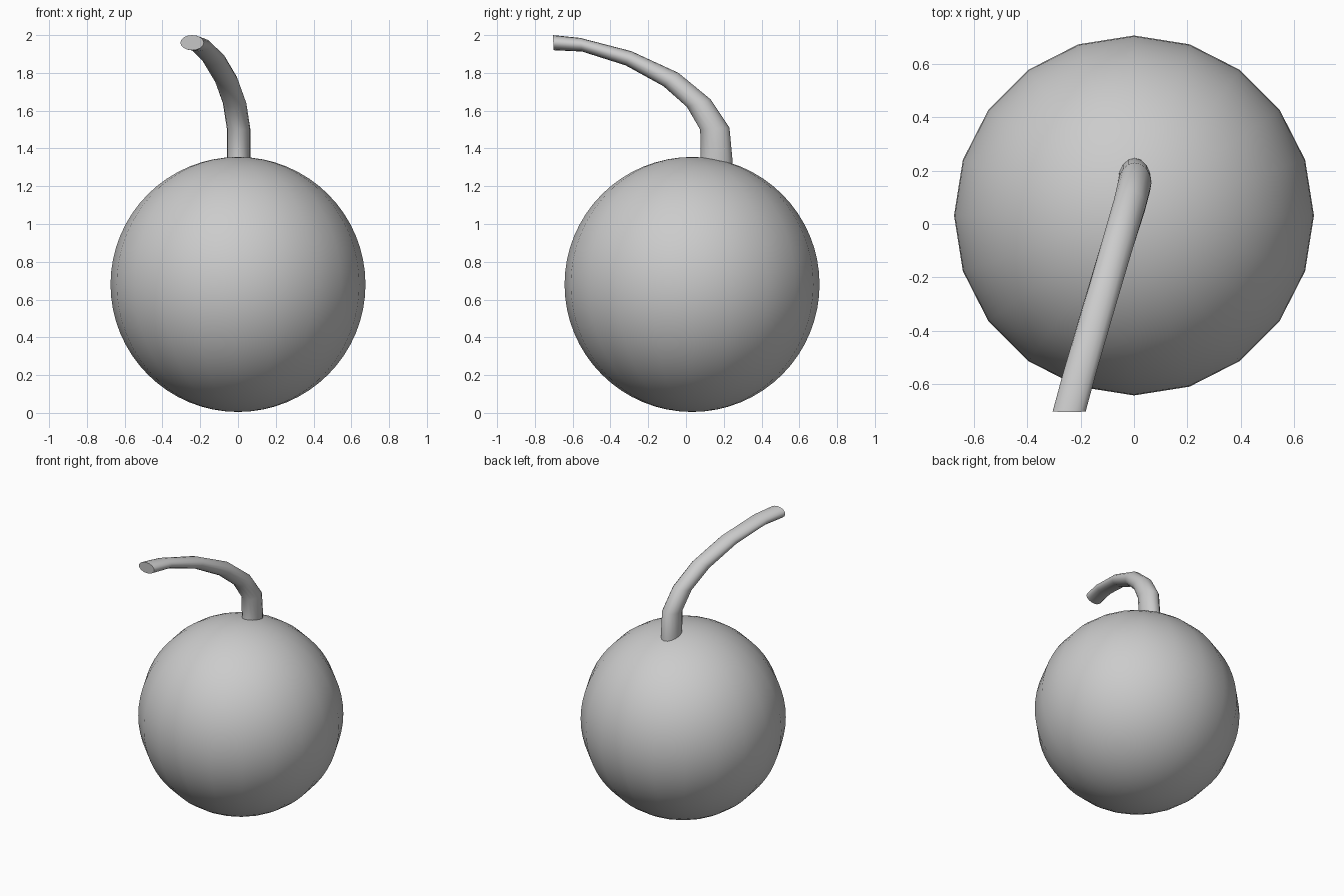
import bpy, bmesh, math
from mathutils import Vector

if "Cube" in bpy.data.objects:
    bpy.data.objects.remove(bpy.data.objects["Cube"])


def smooth(obj, angle):
    bpy.ops.object.select_all(action='DESELECT')
    obj.select_set(True)
    bpy.context.view_layer.objects.active = obj
    bpy.ops.object.shade_smooth_by_angle(angle=math.radians(angle))


# Round body: 20 sided ball
bpy.ops.mesh.primitive_uv_sphere_add(segments=20, ring_count=32, radius=0.675,
                                     location=(0, 0.032, 0.68))
body = bpy.context.object
body.name = "round_body"
smooth(body, 40)

# Curved stem: each station is centre x, then outer and inner edge (y, z)
stations = [
    (0.000, (0.250, 1.27), (0.070, 1.27)),
    (0.003, (0.246, 1.34), (0.078, 1.36)),
    (0.003, (0.230, 1.51), (0.075, 1.50)),
    (-0.018, (0.130, 1.66), (0.005, 1.62)),
    (-0.063, (-0.040, 1.80), (-0.120, 1.73)),
    (-0.130, (-0.290, 1.915), (-0.320, 1.84)),
    (-0.203, (-0.560, 1.985), (-0.550, 1.913)),
    (-0.243, (-0.705, 2.00), (-0.700, 1.92)),
]
SIDES = 16
HALF_WIDTH = 0.062
bm = bmesh.new()
rings = []
for x, outer, inner in stations:
    a, b = Vector((x, *outer)), Vector((x, *inner))
    mid, half = (a + b) / 2, (a - b) / 2
    side = Vector((HALF_WIDTH, 0, 0))
    rings.append([bm.verts.new(mid + half * math.cos(t) + side * math.sin(t))
                  for t in (2 * math.pi * i / SIDES for i in range(SIDES))])
for r0, r1 in zip(rings, rings[1:]):
    for i in range(SIDES):
        j = (i + 1) % SIDES
        bm.faces.new((r0[i], r0[j], r1[j], r1[i]))
bm.faces.new(rings[0])
bm.faces.new(rings[-1])
bmesh.ops.recalc_face_normals(bm, faces=bm.faces)
mesh = bpy.data.meshes.new("stem")
bm.to_mesh(mesh)
bm.free()
stem = bpy.data.objects.new("stem", mesh)
bpy.context.collection.objects.link(stem)
smooth(stem, 50)
